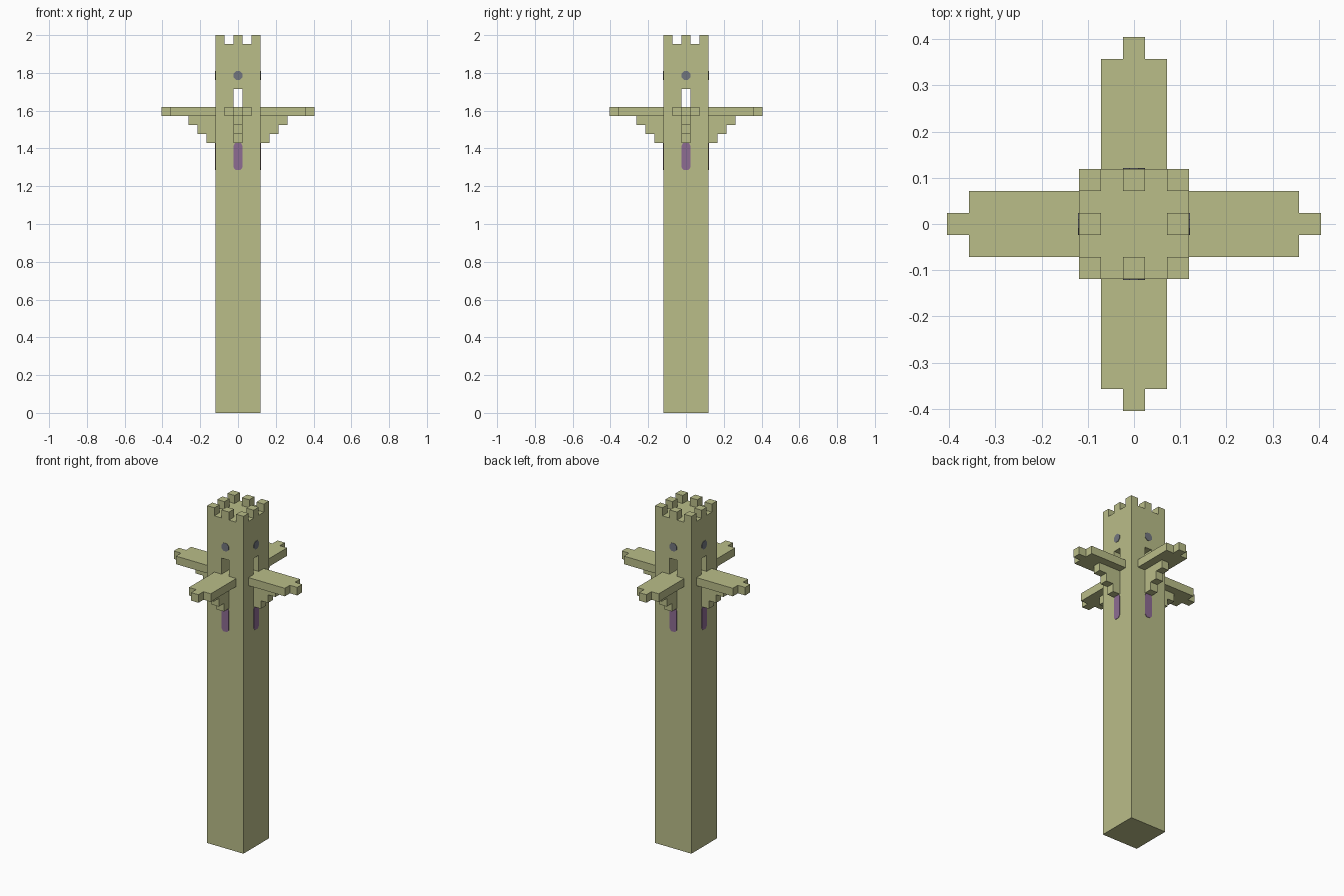
import bpy
import bmesh
from math import pi, cos, sin
from mathutils import Matrix, Vector

U = 2 / 42            # one building block
HALF = 2.5            # half the tower width, in blocks

cube = bpy.data.objects.get("Cube")
if cube:
    bpy.data.objects.remove(cube, do_unlink=True)


def material(name, rgb):
    mat = bpy.data.materials.new(name)
    mat.use_nodes = True
    colour = (*rgb, 1)
    mat.diffuse_color = colour
    bsdf = mat.node_tree.nodes["Principled BSDF"]
    bsdf.inputs["Base Color"].default_value = colour
    bsdf.inputs["Roughness"].default_value = 0.9
    return mat


STONE = material("pale olive stone", (0.49, 0.51, 0.25))
GREY = material("slate grey", (0.17, 0.18, 0.21))
PURPLE = material("dusty purple", (0.27, 0.15, 0.29))


def prism(name, points, depth, mat, turn=0):
    """Extrude a flat outline (in blocks) by depth, then turn it about z."""
    bm = bmesh.new()
    face = bm.faces.new([bm.verts.new(p) for p in points])
    out = bmesh.ops.extrude_face_region(bm, geom=[face])
    new = [v for v in out["geom"] if isinstance(v, bmesh.types.BMVert)]
    bmesh.ops.translate(bm, verts=new, vec=Vector(depth))
    bmesh.ops.recalc_face_normals(bm, faces=bm.faces)
    bm.transform(Matrix.Rotation(turn, 4, "Z") @ Matrix.Scale(U, 4))
    mesh = bpy.data.meshes.new(name)
    bm.to_mesh(mesh)
    bm.free()
    mesh.materials.append(mat)
    obj = bpy.data.objects.new(name, mesh)
    bpy.context.collection.objects.link(obj)
    return obj


def box(name, x, y, z, mat=STONE, turn=0):
    base = [(x[0], y[0], z[0]), (x[1], y[0], z[0]),
            (x[1], y[1], z[0]), (x[0], y[1], z[0])]
    return prism(name, base, (0, 0, z[1] - z[0]), mat, turn)


# Tower shaft with crossing doorways
shaft = box("tower_shaft", (-HALF, HALF), (-HALF, HALF), (0, 41))
for i in range(2):
    cutter = box("doorway_cutter", (-0.5, 0.5), (-4, 4), (34, 36), turn=i * pi / 2)
    cutter.hide_render = True
    mod = shaft.modifiers.new("doorway", "BOOLEAN")
    mod.operation, mod.solver, mod.object = "DIFFERENCE", "EXACT", cutter
    bpy.context.view_layer.objects.active = shaft
    bpy.ops.object.modifier_apply(modifier=mod.name)
    bpy.data.objects.remove(cutter, do_unlink=True)

# Outlines shared by the four sides, laid out on the front
half_plan = [(1.5, -HALF), (1.5, -7.5), (0.5, -7.5), (0.5, -8.5)]
balcony_plan = [(x, y, 33) for x, y in half_plan]
balcony_plan += [(-x, y, 33) for x, y in reversed(half_plan)]

bracket_side = [(-0.5, -HALF, 33), (-0.5, -HALF, 30)]
for step in range(3):
    reach = -(3.5 + step)
    bracket_side += [(-0.5, reach, 30 + step), (-0.5, reach, 31 + step)]

spot = [(0.5 * cos(a * pi / 4 + pi / 8) * 1.08, -HALF,
         37.5 + 0.5 * sin(a * pi / 4 + pi / 8) * 1.08) for a in range(8)]
banner = [(s * x, -HALF, z) for s, pts in (
    (1, [(0.27, 27), (0.5, 27.3), (0.5, 29.7), (0.35, 30)]),
    (-1, [(0.35, 30), (0.5, 29.7), (0.5, 27.3), (0.27, 27)])) for x, z in pts]

for i, side in enumerate(("front", "left", "back", "right")):
    turn = i * pi / 2
    # Balcony and stepped bracket
    prism(f"{side}_balcony", balcony_plan, (0, 0, 1), STONE, turn)
    prism(f"{side}_bracket", bracket_side, (1, 0, 0), STONE, turn)
    # Thin painted plates
    prism(f"{side}_round_window", spot, (0, -0.05, 0), GREY, turn)
    prism(f"{side}_banner", banner, (0, -0.05, 0), PURPLE, turn)
    # Battlements: one corner and one middle block per side
    box(f"{side}_corner_merlon", (-2.5, -1.5), (-2.5, -1.5), (41, 42), turn=turn)
    box(f"{side}_middle_merlon", (-0.5, 0.5), (-2.5, -1.5), (41, 42), turn=turn)
